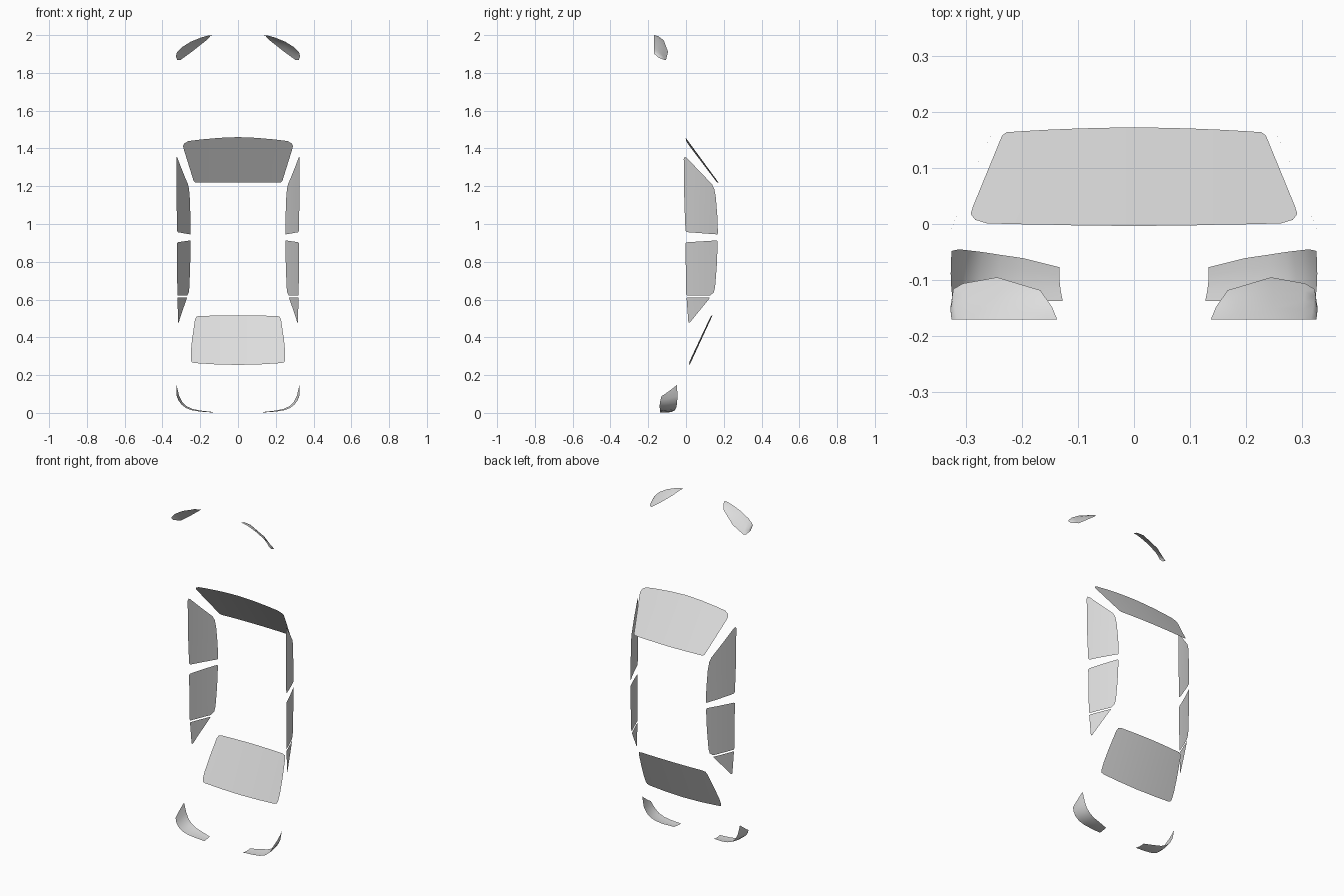
import bpy, bmesh
from math import radians
from mathutils import Vector

old = bpy.data.objects.get("Cube")
if old:
    bpy.data.objects.remove(old, do_unlink=True)

grey = bpy.data.materials.new("glass_grey")
grey.use_nodes = True
COLOR = (0.73, 0.73, 0.73, 1)
grey.diffuse_color = COLOR
grey.node_tree.nodes["Principled BSDF"].inputs["Base Color"].default_value = COLOR


def finish(name, bm, outward):
    """Turn the sheet outward, mirror it across the centre and shade it smooth."""
    bm.normal_update()
    total = sum((f.normal * f.calc_area() for f in bm.faces), Vector())
    if total.dot(Vector(outward)) < 0:
        bmesh.ops.reverse_faces(bm, faces=bm.faces[:])
    mesh = bpy.data.meshes.new(name)
    bm.to_mesh(mesh)
    bm.free()
    mesh.materials.append(grey)
    obj = bpy.data.objects.new(name, mesh)
    bpy.context.collection.objects.link(obj)
    mirror = obj.modifiers.new("mirror", 'MIRROR')
    mirror.use_clip = True
    mirror.merge_threshold = 0.0005
    bpy.ops.object.select_all(action='DESELECT')
    obj.select_set(True)
    bpy.context.view_layer.objects.active = obj
    bpy.ops.object.shade_smooth_by_angle(angle=radians(50))


def pane(name, outline, axis, cuts, bend, outward):
    """Flat outline, cut into strips along one axis, then bent onto a curved surface."""
    bm = bmesh.new()
    bm.faces.new([bm.verts.new(p) for p in outline])
    direction = Vector((0, 0, 0))
    direction[axis] = 1
    for c in cuts:
        bmesh.ops.bisect_plane(bm, geom=bm.verts[:] + bm.edges[:] + bm.faces[:],
                               plane_co=direction * c, plane_no=direction)
    for v in bm.verts:
        bend(v.co)
    finish(name, bm, outward)


def lamp(name, lower, upper, outward, rows=4, bulge=0.004):
    """Wraparound lens lofted between a lower and an upper edge."""
    bm = bmesh.new()
    push = Vector(outward).normalized() * bulge
    grid = []
    for a, b in zip(lower, upper):
        a, b = Vector(a), Vector(b)
        grid.append([bm.verts.new(a.lerp(b, t / rows) + push * 4 * (t / rows) * (1 - t / rows))
                     if (b - a).length > 0.03 else bm.verts.new(a.lerp(b, t / rows))
                     for t in range(rows + 1)])
    for c, d in zip(grid, grid[1:]):
        for i in range(rows):
            bm.faces.new((c[i], d[i], d[i + 1], c[i + 1]))
    bmesh.ops.remove_doubles(bm, verts=bm.verts[:], dist=0.0005)
    finish(name, bm, outward)


# Windshield and rear window: half outlines in x and z
def bend_windshield(co):
    co.y = -0.004 + 0.176 * (1.46 - co.z) / 0.24 - 0.15 * co.x ** 2


def bend_rear(co):
    co.y = 0.02 + 0.12 * (co.z - 0.255) / 0.26 - 0.15 * co.x ** 2


strips = (0.05, 0.1, 0.15, 0.2)
windshield = [(0, 1.46), (0.1, 1.456), (0.2, 1.447), (0.262, 1.439), (0.283, 1.428),
              (0.291, 1.413), (0.287, 1.395), (0.235, 1.228), (0.227, 1.221), (0, 1.22)]
pane("windshield", [(x, 0, z) for x, z in windshield], 0, strips, bend_windshield, (0, 0.8, 0.6))
rear = [(0, 0.515), (0.205, 0.514), (0.22, 0.509), (0.228, 0.493), (0.243, 0.39), (0.25, 0.32),
        (0.25, 0.282), (0.245, 0.269), (0.23, 0.264), (0.12, 0.257), (0, 0.254)]
pane("rear_window", [(x, 0, z) for x, z in rear], 0, strips, bend_rear, (0, 0.9, -0.4))


# Side windows: outlines in y and z, leaning inward toward the roof
def bend_side(co):
    h = co.y + 0.009
    co.x = 0.325 - 0.42 * h + 0.3 * h * (0.17 - co.y)


side_windows = {
    "front_side_window": [(-0.012, 1.345), (-0.006, 1.356), (0.004, 1.35), (0.138, 1.21),
                          (0.15, 1.185), (0.158, 1.14), (0.166, 1.04), (0.169, 0.95),
                          (0.165, 0.945), (0.005, 0.957), (-0.003, 0.966), (-0.009, 1.12)],
    "back_side_window": [(-0.003, 0.897), (0.003, 0.903), (0.163, 0.913), (0.168, 0.905),
                         (0.163, 0.78), (0.154, 0.665), (0.147, 0.638), (0.128, 0.621),
                         (0.005, 0.621), (0.001, 0.628)],
    "quarter_window": [(0.003, 0.608), (0.008, 0.611), (0.126, 0.611), (0.122, 0.603),
                       (0.021, 0.479), (0.015, 0.477), (0.012, 0.485)],
}
for name, shape in side_windows.items():
    pane(name, [(0, y, z) for y, z in shape], 1, (0.03, 0.065, 0.1, 0.135), bend_side, (0.9, 0.4, 0))

# Tail lamps wrapping round the low corners
lamp("tail_lamp",
     [(0.127, -0.137, 0.003), (0.195, -0.137, 0.007), (0.24, -0.138, 0.013), (0.275, -0.139, 0.025),
      (0.3, -0.139, 0.045), (0.315, -0.136, 0.066), (0.324, -0.13, 0.088)],
     [(0.133, -0.077, 0.005), (0.197, -0.061, 0.012), (0.238, -0.055, 0.02), (0.27, -0.05, 0.034),
      (0.295, -0.047, 0.057), (0.312, -0.045, 0.09), (0.325, -0.048, 0.148)],
     (0.7, 0, -0.7), bulge=0.003)

# Head lamps sweeping back round the top corners
lamp("head_lamp",
     [(0.137, -0.17, 2.0), (0.16, -0.17, 1.997), (0.19, -0.17, 1.989), (0.25, -0.17, 1.965),
      (0.298, -0.17, 1.935), (0.315, -0.17, 1.918), (0.322, -0.17, 1.909), (0.325, -0.17, 1.903)],
     [(0.137, -0.17, 2.0), (0.146, -0.148, 1.995), (0.167, -0.118, 1.973), (0.244, -0.095, 1.912),
      (0.305, -0.106, 1.868), (0.322, -0.116, 1.869), (0.327, -0.148, 1.882), (0.325, -0.17, 1.903)],
     (0.5, 0.5, 0.7))
